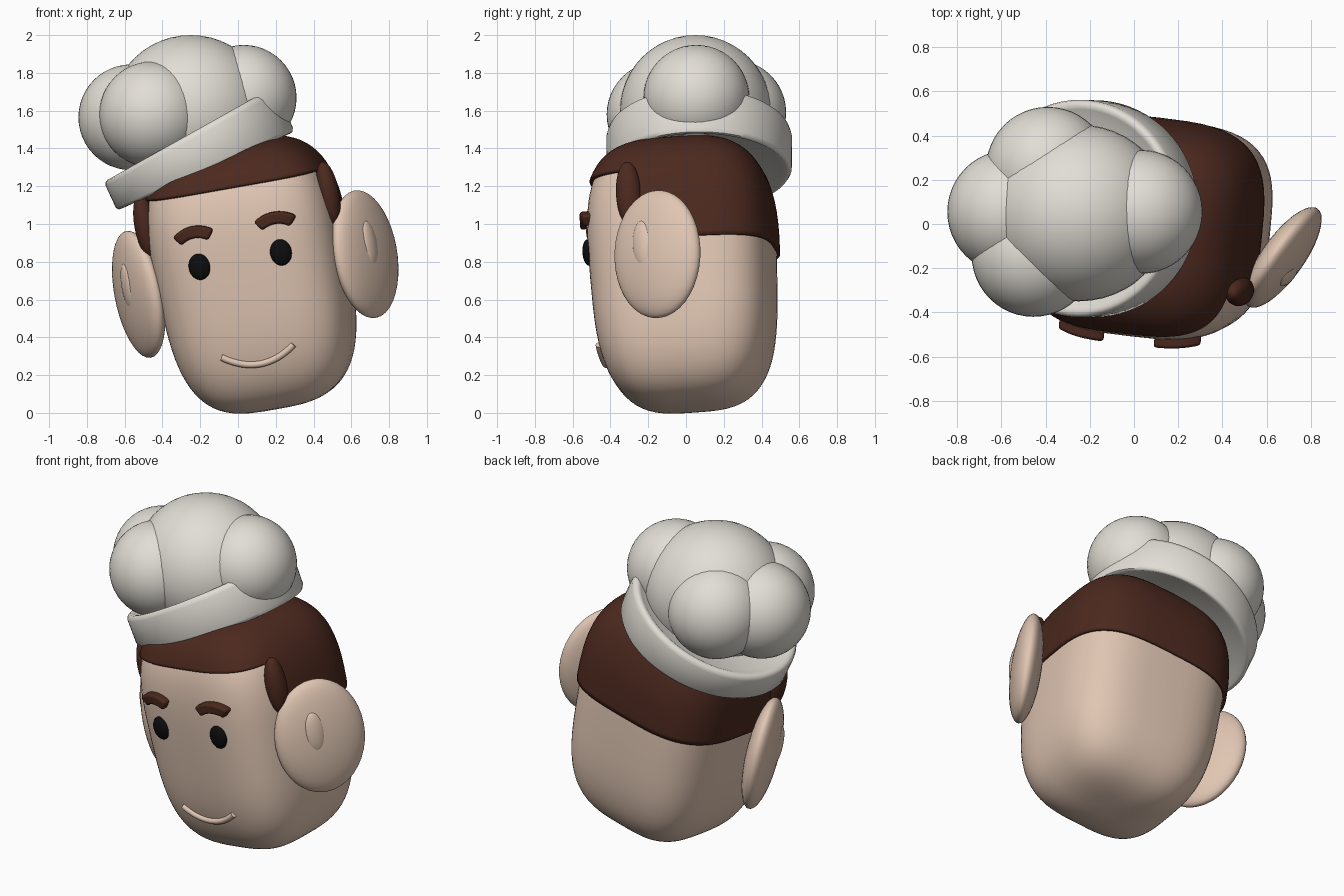
import bpy, bmesh, math
from mathutils import Matrix, Vector

if "Cube" in bpy.data.objects:
    bpy.data.objects.remove(bpy.data.objects["Cube"])

A, B, C, N = 0.505, 0.483, 0.70, 3.3     # head half sizes and squareness
CY = -0.012                              # head centre, front to back
HEAD = (Matrix.Translation((0.087, 0.0, 0.713)) @ Matrix.Rotation(math.radians(-6), 4, 'Z')
        @ Matrix.Rotation(math.radians(4), 4, 'X') @ Matrix.Rotation(math.radians(-10), 4, 'Y'))


def material(name, rgb):
    m = bpy.data.materials.new(name)
    m.diffuse_color = (*rgb, 1)
    m.use_nodes = True
    m.node_tree.nodes["Principled BSDF"].inputs["Base Color"].default_value = m.diffuse_color
    return m


SKIN = material("skin", (0.75, 0.565, 0.45))
BROWN = material("brown_hair", (0.072, 0.022, 0.013))
BLACK = material("eye_black", (0.004, 0.004, 0.004))
WHITE = material("hat_white", (0.76, 0.73, 0.67))


def finish(name, bm, mat, matrix, angle=40):
    bmesh.ops.recalc_face_normals(bm, faces=bm.faces)
    me = bpy.data.meshes.new(name)
    bm.to_mesh(me)
    bm.free()
    me.materials.append(mat)
    ob = bpy.data.objects.new(name, me)
    bpy.context.collection.objects.link(ob)
    ob.matrix_world = matrix
    bpy.ops.object.select_all(action='DESELECT')
    ob.select_set(True)
    bpy.context.view_layer.objects.active = ob
    bpy.ops.object.shade_smooth_by_angle(angle=math.radians(angle))
    return ob


def power(v, e):
    return math.copysign(abs(v) ** e, v)


def ellipsoid(name, mat, matrix, size, seg=40):
    bm = bmesh.new()
    bmesh.ops.create_uvsphere(bm, u_segments=seg, v_segments=seg // 2, radius=1)
    bmesh.ops.scale(bm, vec=size, verts=bm.verts)
    return finish(name, bm, mat, matrix, 80)


def flare(z):
    """The head widens a little towards the top."""
    return 1 + 0.05 * z / C


def rounded_block(extra):
    """Soft squared-off ellipsoid, grown by a margin."""
    bm = bmesh.new()
    bmesh.ops.create_uvsphere(bm, u_segments=64, v_segments=40, radius=1)
    e = 2 / N
    for v in bm.verts:
        r = math.hypot(v.co.x, v.co.y)
        t = math.atan2(v.co.y, v.co.x)
        s = power(r, e) if r > 1e-6 else 0
        z = (C + extra + (0.02 if v.co.z > 0 else 0)) * power(v.co.z, e)
        s *= flare(z)
        v.co = Vector(((A + extra) * s * power(math.cos(t), e),
                       (B + extra) * s * power(math.sin(t), e) + CY, z))
    bmesh.ops.remove_doubles(bm, verts=bm.verts, dist=1e-5)
    return bm


def face_y(x, z):
    """Front surface of the head."""
    k = flare(z)
    return CY - B * k * (1 - abs(x / A / k) ** N - abs(z / C) ** N) ** (1 / N)


# Head
finish("head", rounded_block(0), SKIN, HEAD, 80)

# Hair cap: cut at the hairline, high over the face and low behind the ears
bm = rounded_block(0.017)
for co, no in (((0, 0, 0.13), (0, 0, 1)), ((0, 0, 0.52), (0, 0, 1)), ((0, -0.24, 0), (0, 1, 0))):
    bmesh.ops.bisect_plane(bm, geom=bm.verts[:] + bm.edges[:] + bm.faces[:], plane_co=co, plane_no=no)
drop = []
for f in bm.faces:
    c = f.calc_center_median()
    if c.z < (0.52 if c.y < -0.24 else 0.13):
        drop.append(f)
bmesh.ops.delete(bm, geom=drop, context='FACES')
hair = finish("hair_cap", bm, BROWN, HEAD, 60)
solid = hair.modifiers.new("thickness", 'SOLIDIFY')
solid.thickness = 0.02
solid.offset = -1

# Paired features
for side, label in ((1, "right"), (-1, "left")):
    # Ear and its raised inner part, swung outward at the back
    ear = (HEAD @ Matrix.Translation((side * 0.613, -0.08, 0.027))
           @ Matrix.Rotation(math.radians(-28 * side), 4, 'Z'))
    ellipsoid(label + "_ear", SKIN, ear, (0.088, 0.27, 0.342))
    ellipsoid(label + "_inner_ear", SKIN,
              ear @ Matrix.Translation((side * 0.068, -0.045, 0.053)), (0.03, 0.06, 0.125), 28)
    # Sideburn
    ellipsoid(label + "_sideburn", BROWN,
              HEAD @ Matrix.Translation((side * 0.495, -0.23, 0.385)), (0.058, 0.067, 0.172), 28)
    # Eye
    ellipsoid(label + "_eye", BLACK,
              HEAD @ Matrix.Translation((side * 0.22, face_y(0.22, 0.135), 0.135)), (0.058, 0.03, 0.07), 28)
    # Brow: arched bar following the face
    bm = bmesh.new()
    rings = []
    for i in range(11):
        a = math.radians(-36 + 7.6 * i)
        x = 0.222 + 0.15 * math.sin(a)
        ring = []
        for r, out in ((0.182, 0.02), (0.182, -0.042), (0.118, -0.042), (0.118, 0.02)):
            px = 0.217 + r * math.sin(a)
            pz = 0.172 + r * math.cos(a)
            ring.append(bm.verts.new((side * px, face_y(x, 0.33) + out, pz)))
        rings.append(ring)
    for p, q in zip(rings, rings[1:]):
        for k in range(4):
            bm.faces.new((p[k], p[(k + 1) % 4], q[(k + 1) % 4], q[k]))
    bm.faces.new(rings[0])
    bm.faces.new(rings[-1])
    brow = finish(label + "_brow", bm, BROWN, HEAD, 35)
    bev = brow.modifiers.new("soft_edges", 'BEVEL')
    bev.width = 0.014
    bev.segments = 3

# Smile: thin tube lying on the face
cu = bpy.data.curves.new("smile", 'CURVE')
cu.dimensions = '3D'
cu.bevel_depth = 0.018
cu.bevel_resolution = 3
cu.use_fill_caps = True
sp = cu.splines.new('POLY')
sp.points.add(16)
for i, p in enumerate(sp.points):
    u = i / 8 - 1
    x, z = 0.195 * u, -0.43 + 0.07 * u * u
    p.co = (x, face_y(x, z) - 0.002, z, 1)
cu.materials.append(SKIN)
smile = bpy.data.objects.new("smile", cu)
bpy.context.collection.objects.link(smile)
smile.matrix_world = HEAD

# Hat band: turned profile (radius, height) with soft rim and dished top
HAT = Matrix.Translation((-0.17, 0.07, 1.28)) @ Matrix.Rotation(math.radians(-24), 4, 'Y')
profile = [(0, 0.015), (0.44, 0.015), (0.465, 0.0), (0.48, 0.003), (0.49, 0.02), (0.492, 0.185),
           (0.485, 0.207), (0.47, 0.215), (0.45, 0.21), (0.40, 0.175), (0, 0.15)]
bm = bmesh.new()
vs = [bm.verts.new((r, 0, z)) for r, z in profile]
es = [bm.edges.new(pair) for pair in zip(vs, vs[1:])]
bmesh.ops.spin(bm, geom=vs + es, cent=(0, 0, 0), axis=(0, 0, 1), angle=math.tau, steps=72)
bmesh.ops.remove_doubles(bm, verts=bm.verts, dist=1e-4)
for v in bm.verts:
    # slightly long from side to side, and taller on the raised side
    v.co.z += 0.045 * v.co.x * v.co.z / 0.1
    v.co.x *= 1.05
finish("hat_band", bm, WHITE, HAT, 50)

# Hat puffs
for name, co, r, wide in (("crown_puff", (-0.25, 0.05, 1.60), 0.40, 1.04),
                          ("right_puff", (0.03, 0.055, 1.668), 0.28, 1),
                          ("front_puff", (-0.455, -0.14, 1.58), 0.28, 1),
                          ("left_puff", (-0.565, 0.055, 1.565), 0.28, 1),
                          ("back_puff", (-0.39, 0.25, 1.59), 0.28, 1)):
    ellipsoid(name, WHITE, Matrix.Translation(co), (r * wide, r, r), 48)
